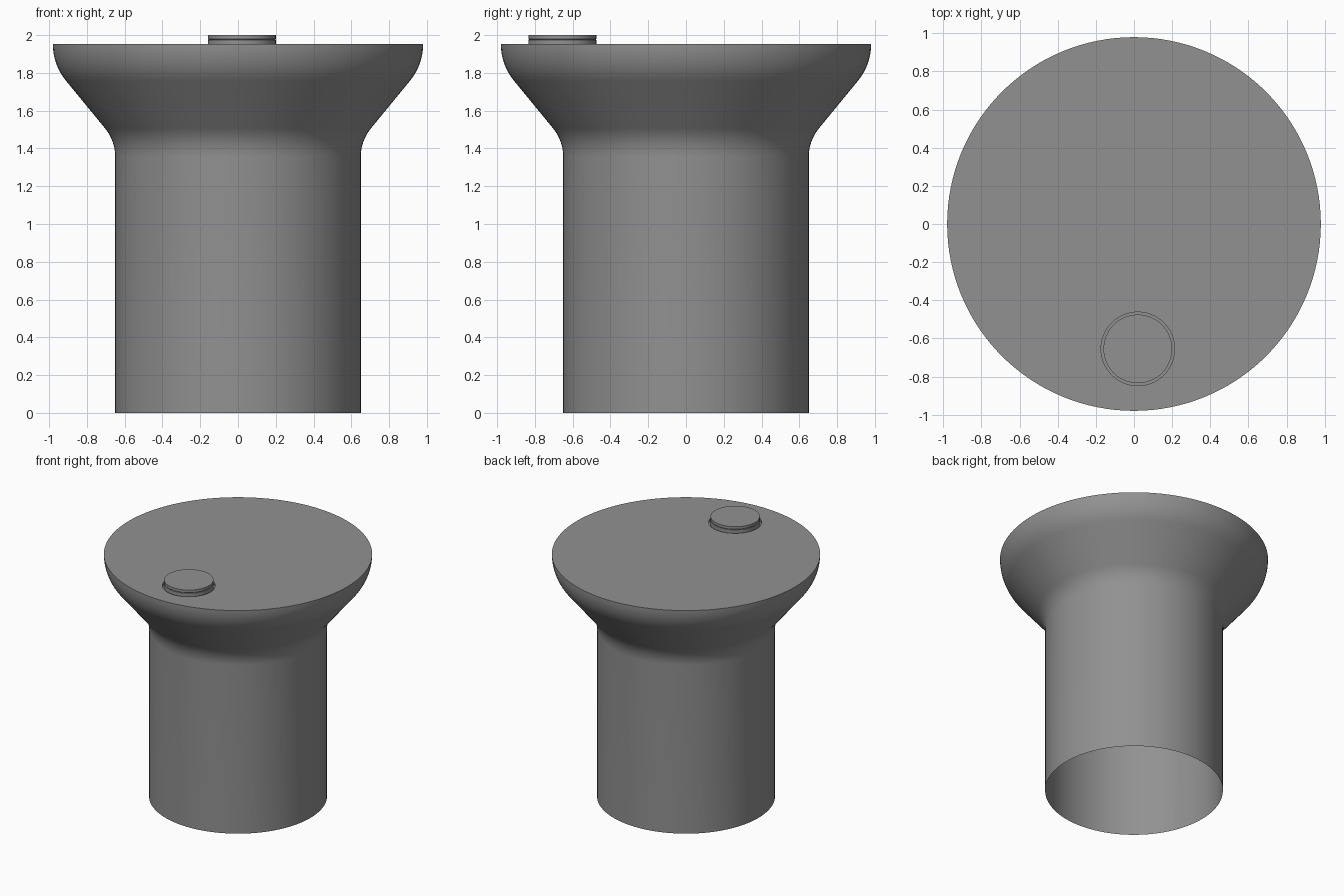
import bpy, bmesh
from math import sin, cos, pi, radians
from mathutils import Vector

if "Cube" in bpy.data.objects:
    bpy.data.objects.remove(bpy.data.objects["Cube"])

TOP = 1.952          # height of the flat top
BX, BY = 0.02, -0.655  # button centre

dark = bpy.data.materials.new("dark_grey")
dark.diffuse_color = (0.285, 0.285, 0.285, 1)
dark.use_nodes = True
dark.node_tree.nodes["Principled BSDF"].inputs["Base Color"].default_value = dark.diffuse_color


def finish(bm, name):
    mesh = bpy.data.meshes.new(name)
    bm.to_mesh(mesh)
    bm.free()
    mesh.materials.append(dark)
    ob = bpy.data.objects.new(name, mesh)
    bpy.context.collection.objects.link(ob)
    bpy.ops.object.select_all(action='DESELECT')
    ob.select_set(True)
    bpy.context.view_layer.objects.active = ob
    bpy.ops.object.shade_smooth_by_angle(angle=radians(30))
    return ob


def ring(bm, r, z, n, cx=0, cy=0):
    return [bm.verts.new((cx + r * cos(2 * pi * k / n), cy + r * sin(2 * pi * k / n), z))
            for k in range(n)]


def lathe(name, profile, n, cx=0, cy=0, cap_end=False):
    bm = bmesh.new()
    rings = [ring(bm, r, z, n, cx, cy) for r, z in profile]
    for a, b in zip(rings, rings[1:]):
        for k in range(n):
            j = (k + 1) % n
            bm.faces.new((a[k], a[j], b[j], b[k]))
    if cap_end:
        bm.faces.new(rings[-1])
    return finish(bm, name)


# Body: open-bottomed tube, concave fillet, straight flare, convex fillet
SLOPE, R1, R2, STEPS = radians(39.5), 0.24, 0.305, 10
profile = [(0.65, 0)]
for i in range(STEPS + 1):
    a = SLOPE * i / STEPS
    profile.append((0.65 + R1 * (1 - cos(a)), 1.355 + R1 * sin(a)))
for i in range(STEPS + 1):
    a = SLOPE * (1 - i / STEPS)
    profile.append((0.98 - R2 * (1 - cos(a)), TOP - R2 * sin(a)))
lathe("body", profile, 128)

# Flat top with a round opening for the button
bm = bmesh.new()
edges = []
for loop in (ring(bm, 0.98, TOP, 128), ring(bm, 0.193, TOP, 64, BX, BY)):
    edges += [bm.edges.new((loop[k], loop[(k + 1) % len(loop)])) for k in range(len(loop))]
bmesh.ops.triangle_fill(bm, edges=edges, use_beauty=True, normal=Vector((0, 0, 1)))
for f in bm.faces:
    f.normal_update()
    if f.normal.z < 0:
        f.normal_flip()
finish(bm, "top_plate")

# Shallow recess around the button
recess = lathe("button_recess", [(0.18, TOP - 0.02), (0.193, TOP - 0.02), (0.193, TOP)], 64, BX, BY)
recess.data.flip_normals()

# Button with a very fine groove around its side
lathe("button", [(0.18, TOP - 0.02), (0.18, 1.974), (0.177, 1.975),
                 (0.18, 1.979), (0.18, 2.0)], 64, BX, BY, cap_end=True)
